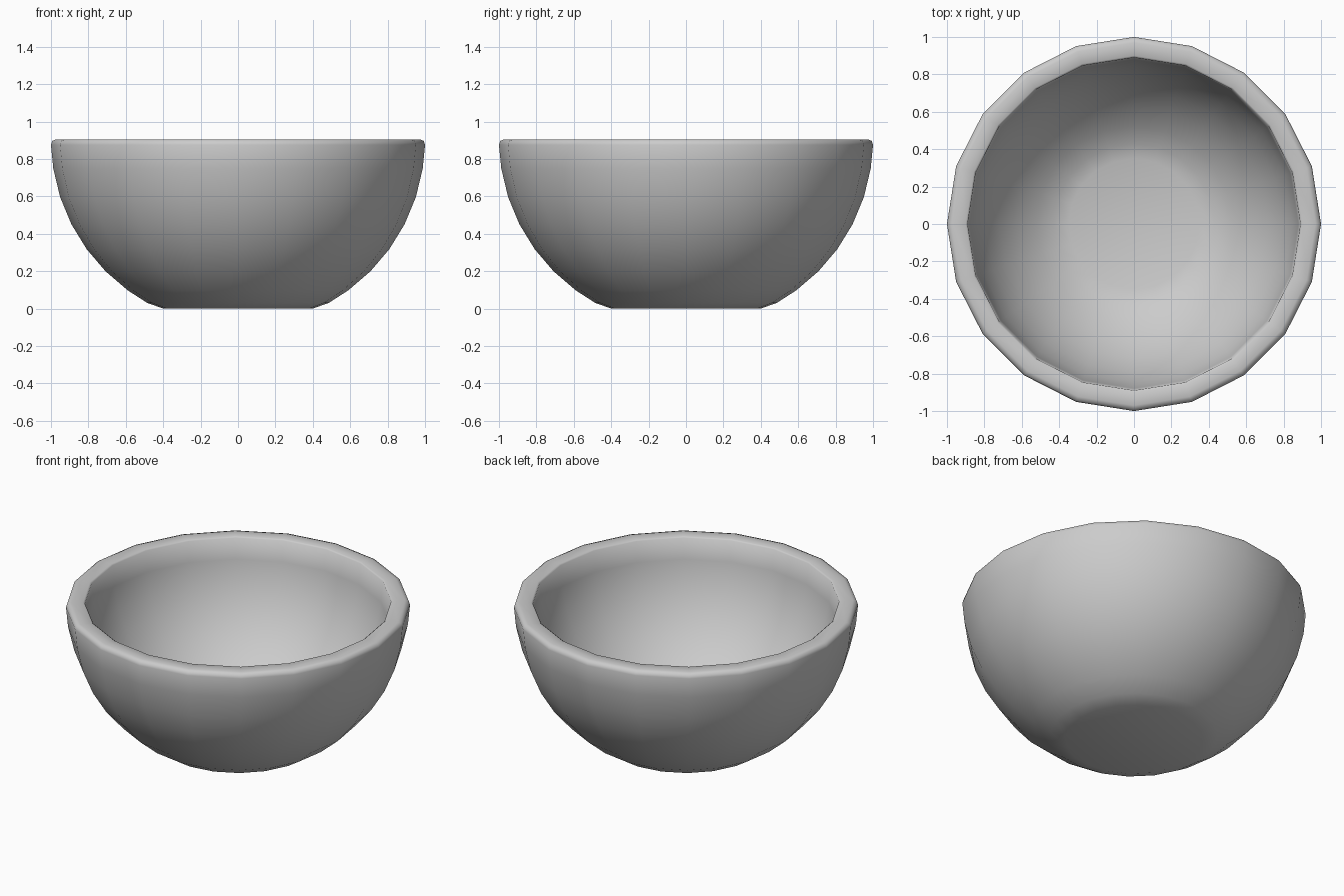
import bpy, bmesh, math

if "Cube" in bpy.data.objects:
    bpy.data.objects.remove(bpy.data.objects["Cube"])

SIDES = 20
CENTRE_Z = 0.905

# Outer profile: base, rounded foot, spherical wall, softened rim
profile = [(0.40, 0.0), (0.485, 0.03)]
for k in range(6, 0, -1):
    a = math.radians(9 * k)
    profile.append((math.cos(a), CENTRE_Z - math.sin(a)))
profile += [(1.0, 0.875), (0.993, 0.897), (0.97, 0.905)]

# Inner profile: rim edge, concentric wall, flat floor
R = 0.89
profile += [(0.90, 0.905), (R, 0.898)]
for k in range(1, 7):
    a = math.radians(9 * k)
    profile.append((R * math.cos(a), CENTRE_Z - R * math.sin(a)))
profile += [(0.43, 0.13), (0.35, 0.105)]

# Spin the profile into rings and bridge them
bm = bmesh.new()
rings = []
for r, z in profile:
    rings.append([bm.verts.new((r * math.cos(2 * math.pi * i / SIDES),
                                r * math.sin(2 * math.pi * i / SIDES), z))
                  for i in range(SIDES)])
for lo, hi in zip(rings, rings[1:]):
    for i in range(SIDES):
        j = (i + 1) % SIDES
        bm.faces.new((lo[i], lo[j], hi[j], hi[i]))

# Base underside and inner floor
bm.faces.new(rings[0][::-1])
bm.faces.new(rings[-1])
bmesh.ops.recalc_face_normals(bm, faces=bm.faces)

mesh = bpy.data.meshes.new("bowl")
bm.to_mesh(mesh)
bm.free()
bowl = bpy.data.objects.new("bowl", mesh)
bpy.context.collection.objects.link(bowl)
for p in mesh.polygons:
    p.use_smooth = True
